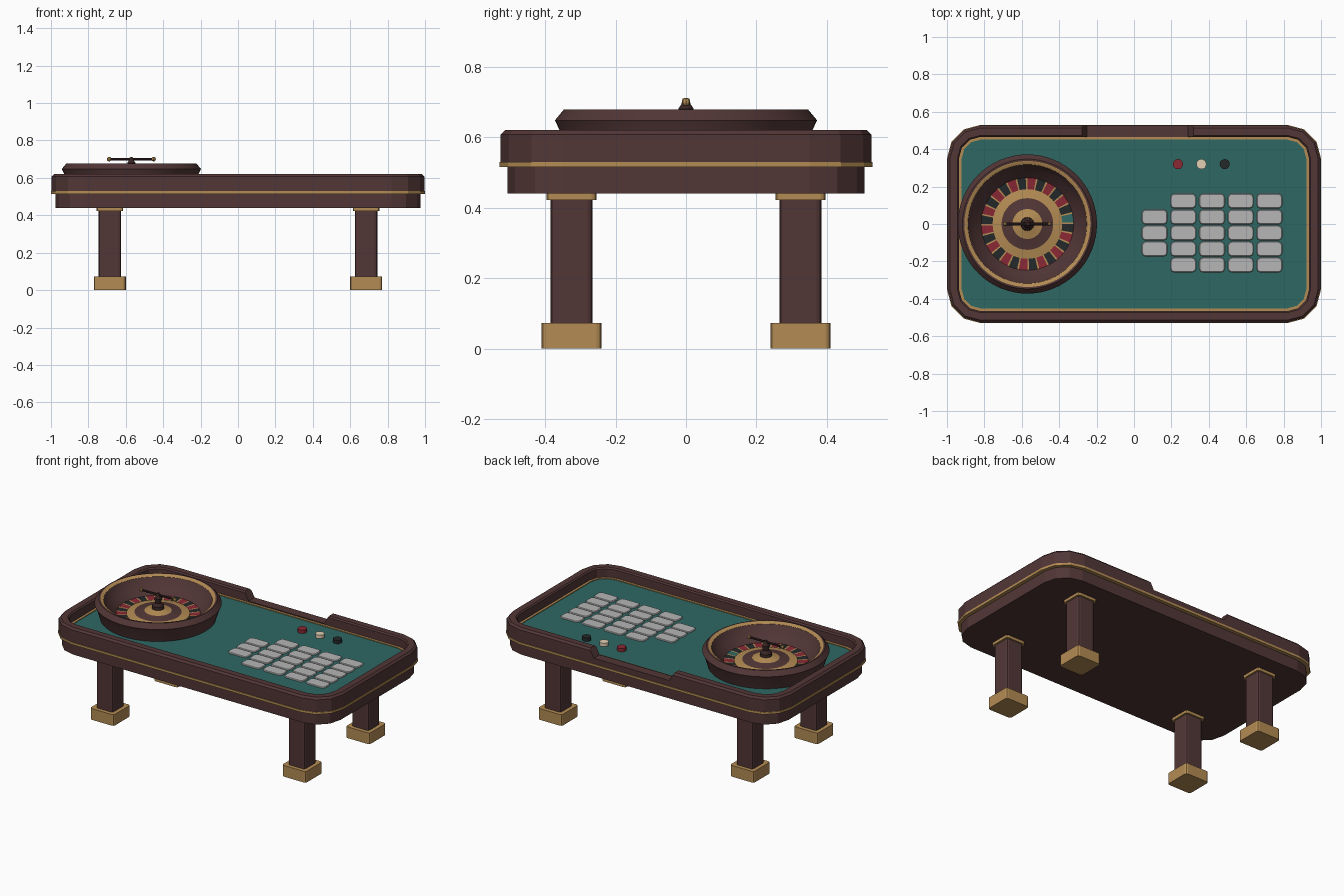
import bpy, bmesh, math
from mathutils import Matrix

old = bpy.data.objects.get("Cube")
if old:
    bpy.data.objects.remove(old)


def material(name, r, g, b):
    lin = [((c / 255 + 0.055) / 1.055) ** 2.4 for c in (r, g, b)] + [1]
    m = bpy.data.materials.new(name)
    m.use_nodes = True
    m.diffuse_color = lin
    bsdf = m.node_tree.nodes["Principled BSDF"]
    bsdf.inputs["Base Color"].default_value = lin
    bsdf.inputs["Roughness"].default_value = 0.7
    return m


WOOD = material("dark_wood", 82, 54, 54)
GOLD = material("brass", 180, 140, 84)
FELT = material("green_felt", 46, 104, 100)
RED = material("red", 138, 40, 52)
BLACK = material("black", 36, 40, 41)
CREAM = material("cream", 226, 208, 180)
GREY = material("pale_grey", 182, 182, 182)
DARK = material("turret_wood", 56, 37, 36)


def finish(name, bm, mats, smooth=False):
    bmesh.ops.remove_doubles(bm, verts=bm.verts, dist=1e-5)
    bmesh.ops.recalc_face_normals(bm, faces=bm.faces)
    me = bpy.data.meshes.new(name)
    bm.to_mesh(me)
    bm.free()
    for m in mats:
        me.materials.append(m)
    ob = bpy.data.objects.new(name, me)
    bpy.context.collection.objects.link(ob)
    bpy.ops.object.select_all(action="DESELECT")
    ob.select_set(True)
    bpy.context.view_layer.objects.active = ob
    if smooth:
        bpy.ops.object.shade_smooth_by_angle(angle=math.radians(30))
    return ob


def skin(name, rings, mats, pick=lambda band, j: 0, loop=False, caps=(), smooth=False):
    """Join rings of points into bands; pick() gives the material index."""
    bm = bmesh.new()
    vs = [[bm.verts.new(p) for p in ring] for ring in rings]
    n = len(vs[0])
    for b in range(len(vs) if loop else len(vs) - 1):
        lo, hi = vs[b], vs[(b + 1) % len(vs)]
        for j in range(n):
            k = (j + 1) % n
            bm.faces.new((lo[j], lo[k], hi[k], hi[j])).material_index = pick(b, j)
    for c in caps:
        bm.faces.new(vs[c])
    return finish(name, bm, mats, smooth)


def round_rect(hx, hy, r, z, seg=3, at=(0, 0)):
    pts = []
    for q, (sx, sy) in enumerate(((1, 1), (-1, 1), (-1, -1), (1, -1))):
        for i in range(seg + 1):
            a = (q + i / seg) * math.pi / 2
            pts.append((at[0] + sx * (hx - r) + r * math.cos(a),
                        at[1] + sy * (hy - r) + r * math.sin(a), z))
    return pts


def table_ring(inset, z):
    return round_rect(1 - inset, 0.53 - inset, 0.18 - inset, z)


def circle(r, z, at, n):
    return [(at[0] + r * math.cos(math.tau * i / n),
             at[1] + r * math.sin(math.tau * i / n), z) for i in range(n)]


def lathe(name, profile, mats, at, pick=lambda b, j: 0, n=48, **kw):
    return skin(name, [circle(r, z, at, n) for r, z in profile], mats, pick, smooth=True, **kw)


# Table body
skin("table_apron", [table_ring(0.023, 0.44), table_ring(0.023, 0.52)], [WOOD], caps=(0, 1))
skin("brass_band", [table_ring(d, z) for d, z in
                    ((0.03, 0.515), (0, 0.515), (0, 0.53), (0.03, 0.53))], [GOLD], loop=True)
skin("felt_top", [table_ring(0.05, 0.52), table_ring(0.05, 0.555)], [FELT], caps=(0, 1))
skin("felt_trim", [table_ring(d, z) for d, z in
                   ((0.06, 0.55), (0.06, 0.56), (0.079, 0.56), (0.079, 0.55))], [GOLD], loop=True)
rim = skin("rail", [table_ring(d, z) for d, z in
                    ((0.004, 0.528), (0.004, 0.608), (0.016, 0.62),
                     (0.056, 0.62), (0.064, 0.612), (0.064, 0.528))], [WOOD], loop=True)

# Dealer's gap in the back rail, with sloping ends
gap = skin("gap_cutter", [[(x, y, z) for x, y in
                           ((-w + 0.02, 0.4), (w + 0.02, 0.4), (w + 0.02, 0.6), (-w + 0.02, 0.6))]
                          for w, z in ((0.27, 0.566), (0.31, 0.64))], [WOOD], caps=(0, 1))
cut = rim.modifiers.new("gap", "BOOLEAN")
cut.operation = "DIFFERENCE"
cut.solver = "EXACT"
cut.object = gap
bpy.context.view_layer.objects.active = rim
bpy.ops.object.modifier_apply(modifier=cut.name)
bpy.data.objects.remove(gap)

# Legs
for sx, side in ((1, "left"), (-1, "right")):
    for sy, end in ((1, "back"), (-1, "front")):
        at = (sx * 0.685, sy * 0.325)
        for part, h, z0, z1, mat in (("foot", 0.085, 0, 0.07, GOLD),
                                     ("leg", 0.06, 0.07, 0.42, WOOD),
                                     ("leg_cap", 0.071, 0.422, 0.44, GOLD)):
            skin(f"{end}_{side}_{part}",
                 [round_rect(h, h, 0.014, z, 2, at) for z in (z0, z1 + 0.002)],
                 [mat], caps=(0, 1))

# Wheel bowl
hub = (-0.57, 0)
lathe("wheel_bowl", ((0, 0.556), (0.34, 0.556), (0.36, 0.622), (0.372, 0.648), (0.347, 0.678),
                     (0.337, 0.678), (0.318, 0.668), (0.29, 0.615), (0.246, 0.578), (0.24, 0.57)),
      [WOOD, GOLD], hub, lambda b, j: int(b == 5), n=64)

# Pocket ring: one green pocket, the rest alternate, with brass dividers
STEP = 6


def pocket(b, j):
    if j % STEP == 0:
        return 0
    i = j // STEP
    return 3 if i == 0 else 1 + i % 2


lathe("pocket_ring", ((0.247, 0.58), (0.185, 0.576)), [GOLD, RED, BLACK, FELT], hub,
      pocket, n=28 * STEP)

# Rotor and turret
lathe("rotor", ((0.186, 0.57), (0.186, 0.582), (0.138, 0.59), (0.08, 0.6), (0.036, 0.614)),
      [GOLD, WOOD], hub, lambda b, j: int(b == 2))
lathe("turret", ((0.037, 0.605), (0.035, 0.632), (0.018, 0.65), (0.022, 0.68),
                 (0.013, 0.694), (0.009, 0.71), (0, 0.711)), [DARK], hub, n=16)

# Spinner handle with brass knobs
bm = bmesh.new()
bmesh.ops.create_cone(bm, cap_ends=True, segments=8, radius1=0.007, radius2=0.007, depth=0.24,
                      matrix=Matrix.Translation((hub[0], 0, 0.7)) @ Matrix.Rotation(math.pi / 2, 4, "Y"))
finish("handle", bm, [DARK], True)
for s, side in ((1, "left"), (-1, "right")):
    bm = bmesh.new()
    bmesh.ops.create_uvsphere(bm, u_segments=8, v_segments=6, radius=0.012,
                              matrix=Matrix.Translation((hub[0] + s * 0.119, 0, 0.7)))
    finish(f"{side}_handle_knob", bm, [GOLD], True)

# Betting tiles
for c in range(5):
    for r in range(5):
        if c == 0 and r in (0, 4):
            continue
        at = (0.11 + 0.1535 * c, 0.123 - 0.0855 * r)
        skin(f"bet_tile_{c}_{r}",
             [round_rect(0.069 - d, 0.04 - d, 0.022 - d, z, 2, at)
              for d, z in ((0, 0.554), (0, 0.558), (0.004, 0.562))], [GREY], caps=(0, 2))

# Chips
for i, (name, mat) in enumerate((("red", RED), ("cream", CREAM), ("black", BLACK))):
    lathe(f"{name}_chip", ((0.027, 0.554), (0.027, 0.577)), [mat],
          (0.235 + 0.125 * i, 0.32), n=20, caps=(0, 1))
